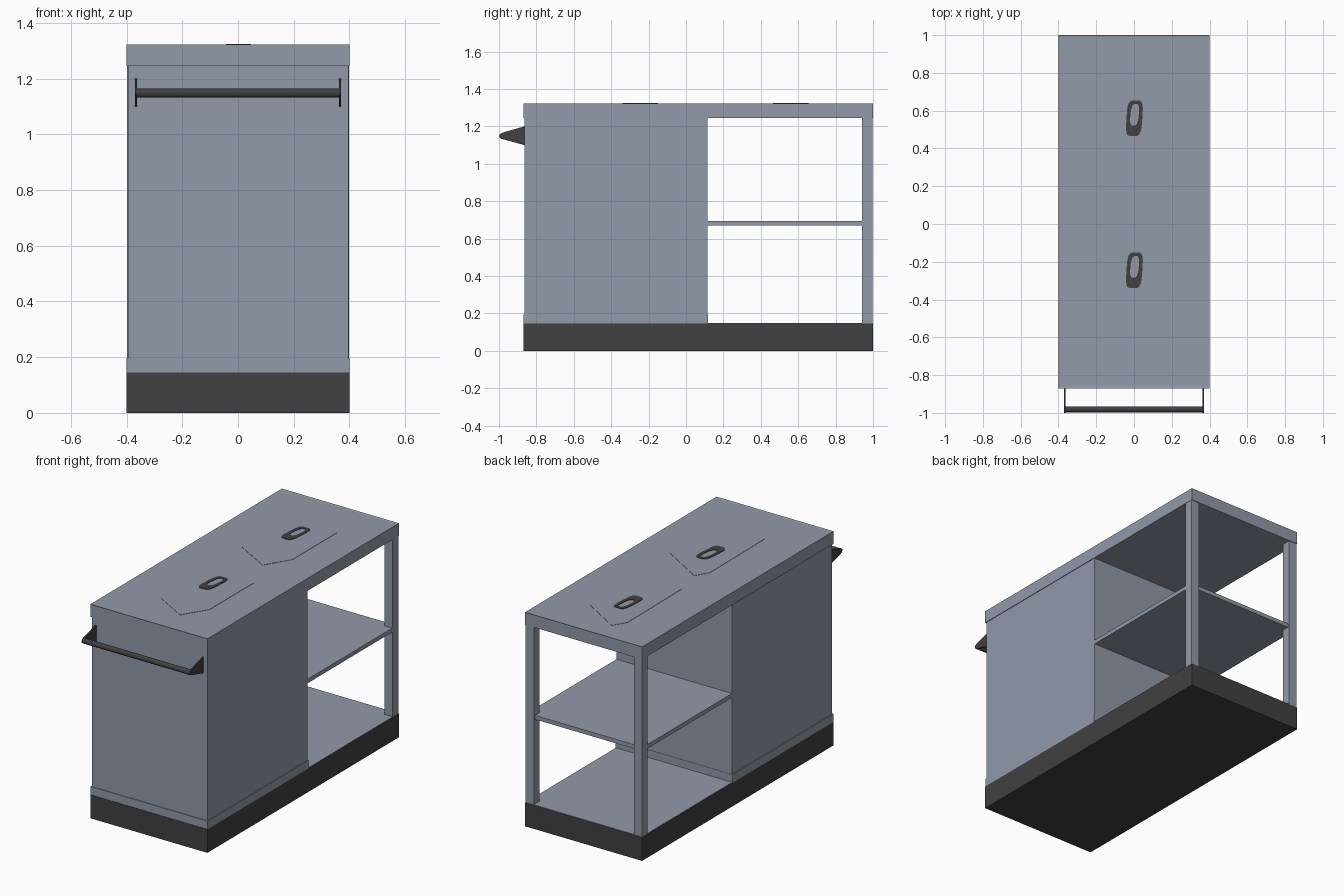
import bpy, bmesh, math
from mathutils import Vector

if "Cube" in bpy.data.objects:
    bpy.data.objects.remove(bpy.data.objects["Cube"])


def material(name, rgb):
    m = bpy.data.materials.new(name)
    m.diffuse_color = (*rgb, 1)
    m.use_nodes = True
    m.node_tree.nodes["Principled BSDF"].inputs["Base Color"].default_value = m.diffuse_color
    return m


GREY = material("blue_grey_metal", (0.285, 0.325, 0.40))
DARK = material("dark_rubber", (0.052, 0.052, 0.052))


def finish(name, bm, mat):
    bmesh.ops.recalc_face_normals(bm, faces=bm.faces)
    me = bpy.data.meshes.new(name)
    bm.to_mesh(me)
    bm.free()
    me.materials.append(mat)
    ob = bpy.data.objects.new(name, me)
    bpy.context.collection.objects.link(ob)
    return ob


def box(name, lo, hi, mat, rim=None):
    """Box between two corners; rim = (width, depth) sinks the top face."""
    bm = bmesh.new()
    bmesh.ops.create_cube(bm, size=1)
    for v in bm.verts:
        v.co = Vector([lo[i] + (v.co[i] + 0.5) * (hi[i] - lo[i]) for i in range(3)])
    if rim:
        top = max(bm.faces, key=lambda f: f.calc_center_median().z)
        bmesh.ops.inset_region(bm, faces=[top], thickness=rim[0])
        bmesh.ops.translate(bm, verts=top.verts, vec=(0, 0, -rim[1]))
    return finish(name, bm, mat)


def prism(name, points, offset, mat):
    """Extrude a closed outline along an offset vector."""
    bm = bmesh.new()
    face = bm.faces.new([bm.verts.new(p) for p in points])
    ext = bmesh.ops.extrude_face_region(bm, geom=[face])["geom"]
    moved = [e for e in ext if isinstance(e, bmesh.types.BMVert)]
    bmesh.ops.translate(bm, verts=moved, vec=offset)
    return finish(name, bm, mat)


# Base and cabinet
box("base_bumper", (-0.4, -0.87, 0), (0.4, 1.0, 0.145), DARK)
box("bay_floor", (-0.398, 0.11, 0.14), (0.398, 0.998, 0.148), GREY)
box("cabinet_plinth", (-0.4, -0.868, 0.145), (0.4, 0.117, 0.195), GREY)
box("cabinet_body", (-0.394, -0.864, 0.195), (0.396, 0.115, 1.25), GREY)

# Open bay: shelf and back corner posts
box("shelf", (-0.395, 0.115, 0.67), (0.395, 0.985, 0.695), GREY)
for side, s in (("left", -1), ("right", 1)):
    xs = sorted((s * 0.342, s * 0.398))
    box(f"back_post_{side}", (xs[0], 0.942, 0.145), (xs[1], 0.996, 1.25), GREY)

# Worktop with a faint raised rim
box("worktop", (-0.4, -0.87, 1.245), (0.4, 1.0, 1.322), GREY, rim=(0.012, 0.003))

# Two hatch lids with pull rings
lid = [(-0.145, 0.37), (-0.095, 0.45), (0.185, 0.285),
       (0.185, -0.145), (0.09, -0.30), (-0.14, -0.17)]


def rounded(cx, cy, rx, ry, lean, power, n=24):
    pts = []
    for i in range(n):
        a = 2 * math.pi * i / n
        c, s = math.cos(a), math.sin(a)
        y = ry * math.copysign(abs(s) ** power, s)
        pts.append((cx + rx * math.copysign(abs(c) ** power, c) + lean * y, cy + y))
    return pts


for label, y0 in (("back", 0.41), ("front", -0.395)):
    prism(f"hatch_lid_{label}", [(x, y + y0, 1.318) for x, y in lid], (0, 0, 0.003), GREY)
    outer = rounded(0.002, y0 + 0.15, 0.042, 0.095, 0.07, 0.5)
    inner = rounded(0.003, y0 + 0.168, 0.022, 0.058, 0.1, 0.7)
    bm = bmesh.new()
    rings = [[bm.verts.new((x, y, z)) for x, y in loop]
             for loop, z in ((outer, 1.319), (outer, 1.324), (inner, 1.324), (inner, 1.319))]
    for k in range(4):
        a, b = rings[k], rings[(k + 1) % 4]
        for i in range(len(a)):
            j = (i + 1) % len(a)
            bm.faces.new((a[i], a[j], b[j], b[i]))
    finish(f"pull_ring_{label}", bm, DARK)

# Push handle: two tapered brackets and a round bar
profile = [(-0.864, 1.10), (-0.982, 1.132), (-0.995, 1.139), (-1.0, 1.149),
           (-0.995, 1.159), (-0.982, 1.166), (-0.864, 1.20)]
for side, s in (("left", -1), ("right", 1)):
    prism(f"handle_bracket_{side}", [(s * 0.362, y, z) for y, z in profile],
          (s * 0.008, 0, 0), DARK)
bar = [(-0.362, -0.981 + 0.016 * math.cos(i * math.pi / 8),
        1.148 + 0.016 * math.sin(i * math.pi / 8)) for i in range(16)]
ob = prism("handle_bar", bar, (0.724, 0, 0), DARK)
bpy.context.view_layer.objects.active = ob
ob.select_set(True)
bpy.ops.object.shade_smooth_by_angle()
